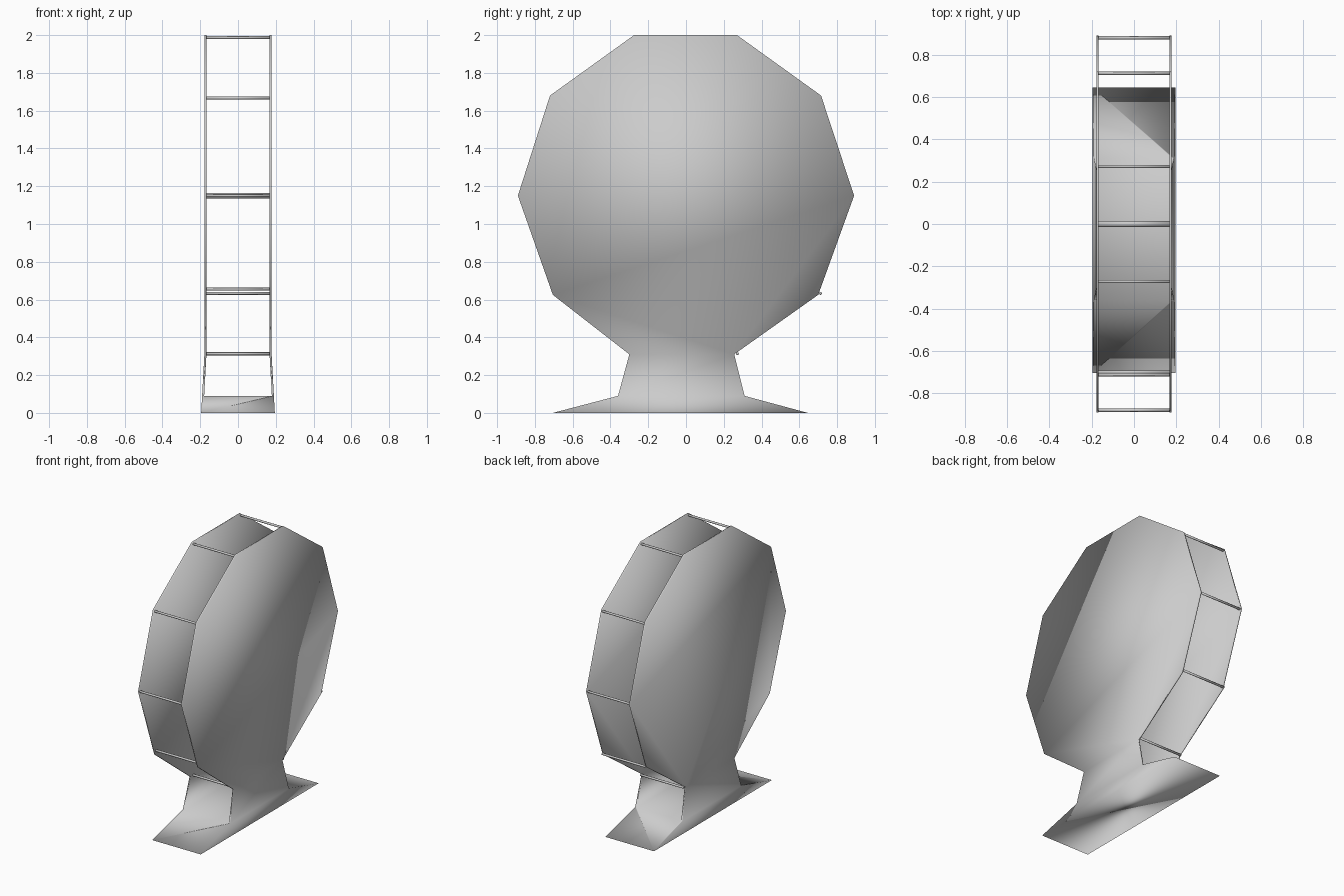
import bpy, bmesh, math
from mathutils import Matrix

if "Cube" in bpy.data.objects:
    bpy.data.objects.remove(bpy.data.objects["Cube"], do_unlink=True)

mat = bpy.data.materials.new("light grey")
mat.use_nodes = True
GREY = (0.6, 0.6, 0.6, 1)
mat.diffuse_color = GREY
mat.node_tree.nodes["Principled BSDF"].inputs["Base Color"].default_value = GREY


def finish(bm, name):
    bmesh.ops.recalc_face_normals(bm, faces=bm.faces)
    for f in bm.faces:
        f.smooth = True
    mesh = bpy.data.meshes.new(name)
    bm.to_mesh(mesh)
    bm.free()
    mesh.materials.append(mat)
    ob = bpy.data.objects.new(name, mesh)
    bpy.context.collection.objects.link(ob)


# side outline (y, z), from the front foot over the wheel to the back foot
outline = [(-.705, 0), (-.36, .09), (-.30, .31), (-.705, .625), (-.89, 1.15),
           (-.72, 1.68), (-.275, 2), (.27, 2), (.715, 1.68), (.89, 1.15),
           (.70, .625), (.255, .31), (.31, .09), (.645, 0)]


def half_width(z):
    # plates flare outwards towards the ground
    return .178 + .017 * max(0, 1 - z / .31)


# two side plates joined by a ramped base
bm = bmesh.new()
outer, inner = {}, {}
last = len(outline) - 1
for s in (-1, 1):
    outer[s] = [bm.verts.new((s * half_width(z), y, z)) for y, z in outline]
    inner[s] = [bm.verts.new((s * (half_width(z) - .011), y, z)) for y, z in outline[1:-1]]
    o, i = outer[s], inner[s]
    bm.faces.new(o[2:-2])                      # disc
    bm.faces.new((o[1], o[2], o[-3], o[-2]))   # neck
    bm.faces.new((o[0], o[1], o[-2], o[-1]))   # foot
    bm.faces.new(i[1:-1])
    bm.faces.new((i[0], i[1], i[-2], i[-1]))
    for k in range(len(i) - 1):                # rim
        bm.faces.new((o[k + 1], o[k + 2], i[k + 1], i[k]))
L, R, l, r = outer[1], outer[-1], inner[1], inner[-1]
for a, b, c in ((0, 1, 0), (-1, -2, -1)):      # front and back ramps
    bm.faces.new((L[a], L[b], l[c], r[c], R[b], R[a]))
bm.faces.new((l[0], r[0], r[-1], l[-1]))       # floor
bm.faces.new((L[0], R[0], R[-1], L[-1]))       # underside
finish(bm, "wheel_stand")


def rod(name, y, z, radius):
    bm = bmesh.new()
    bmesh.ops.create_cone(bm, cap_ends=True, segments=8, radius1=radius,
                          radius2=radius, depth=.345,
                          matrix=Matrix.Translation((0, y, z)) @ Matrix.Rotation(math.pi / 2, 4, 'Y'))
    finish(bm, name)


# rungs around the rim
for k in range(10):
    a = k * math.pi / 5
    y, z = .88 * math.cos(a), 1.15 + .88 * math.sin(a)
    if k == 6:
        y, z = -.70, .655
    rod(f"rung_{k + 1}", y, min(z, 1.988), .008)

# central axle
rod("axle", 0, 1.15, .015)
